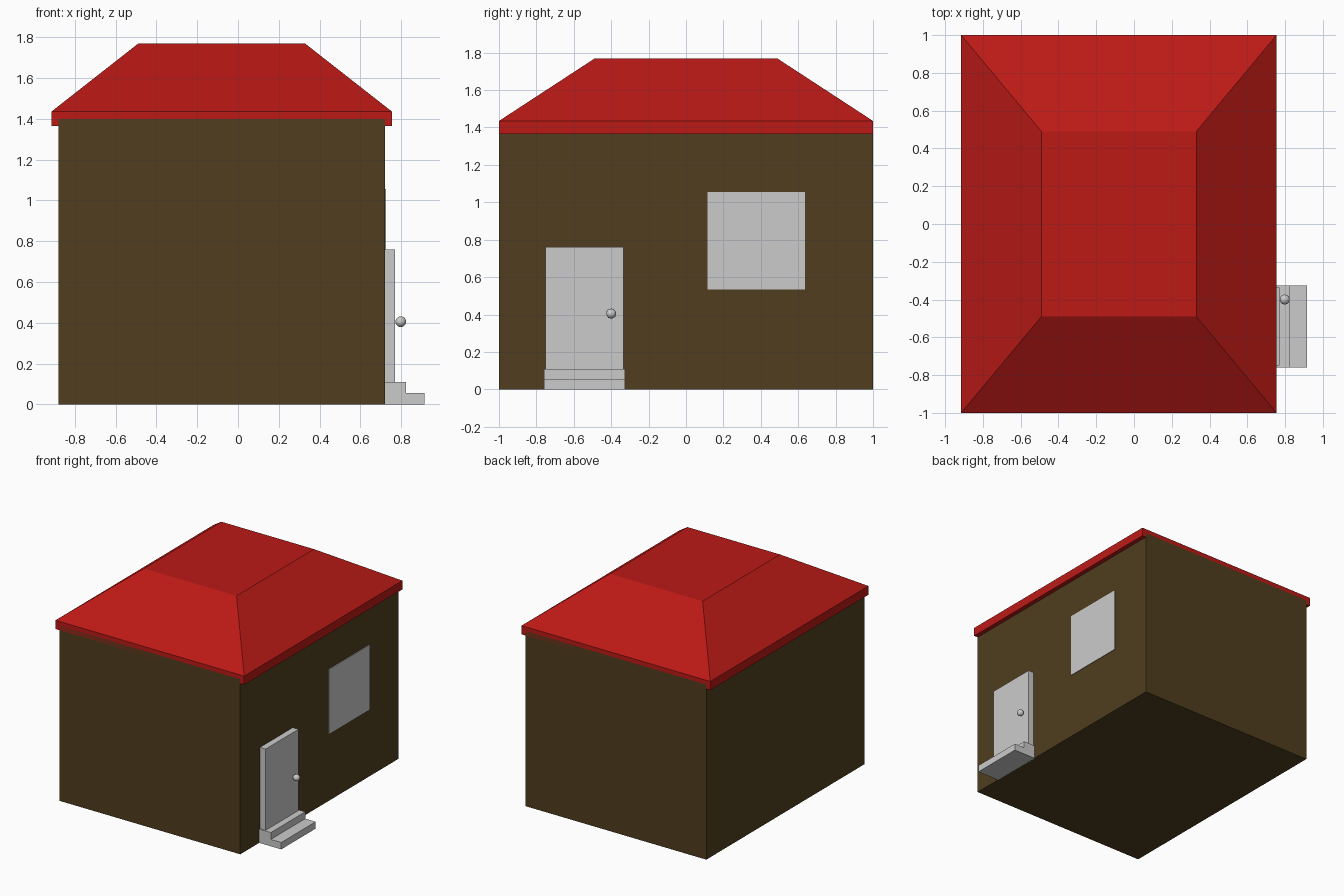
import bpy
import bmesh

if "Cube" in bpy.data.objects:
    bpy.data.objects.remove(bpy.data.objects["Cube"])


def material(name, rgb):
    m = bpy.data.materials.new(name)
    m.diffuse_color = (*rgb, 1)
    m.use_nodes = True
    m.node_tree.nodes["Principled BSDF"].inputs["Base Color"].default_value = m.diffuse_color
    return m


def box(name, lo, hi, mat=None):
    """Axis-aligned box between two corners."""
    centre = [(a + b) / 2 for a, b in zip(lo, hi)]
    bpy.ops.mesh.primitive_cube_add(size=1, location=centre)
    ob = bpy.context.object
    ob.name = name
    ob.scale = [b - a for a, b in zip(lo, hi)]
    bpy.ops.object.transform_apply(location=False, rotation=False, scale=True)
    if mat:
        ob.data.materials.append(mat)
    return ob


def prism(name, y0, y1, profile):
    """Side profile of (x, z) points extruded along y."""
    bm = bmesh.new()
    face = bm.faces.new([bm.verts.new((x, y0, z)) for x, z in profile])
    ext = bmesh.ops.extrude_face_region(bm, geom=[face], use_keep_orig=True)
    verts = [v for v in ext["geom"] if isinstance(v, bmesh.types.BMVert)]
    bmesh.ops.translate(bm, verts=verts, vec=(0, y1 - y0, 0))
    bmesh.ops.recalc_face_normals(bm, faces=bm.faces)
    mesh = bpy.data.meshes.new(name)
    bm.to_mesh(mesh)
    bm.free()
    ob = bpy.data.objects.new(name, mesh)
    bpy.context.collection.objects.link(ob)
    return ob


brown = material("wall_brown", (0.08, 0.048, 0.013))
red = material("roof_red", (0.5, 0.01, 0.008))

# House body
box("walls", (-0.88, -1, 0), (0.72, 1, 1.40), brown)

# Roof: eaves slab whose top is extruded and tapered to a flat deck
roof = box("roof", (-0.915, -1, 1.365), (0.755, 1, 1.435), red)
bm = bmesh.new()
bm.from_mesh(roof.data)
bm.faces.ensure_lookup_table()
top = max(bm.faces, key=lambda f: f.calc_center_median().z)
deck = bmesh.ops.extrude_discrete_faces(bm, faces=[top])["faces"][0]
ring_low = [v.co.copy() for v in deck.verts]
bmesh.ops.scale(bm, verts=deck.verts, vec=(0.82 / 1.67, 0.49, 1))
bmesh.ops.translate(bm, verts=deck.verts, vec=(0, 0, 0.333))
# Sloping sides between the eaves and the deck
low = [bm.verts.new(c) for c in ring_low]
high = list(deck.verts)
for i in range(4):
    j = (i + 1) % 4
    bm.faces.new((low[i], low[j], high[j], high[i]))
bmesh.ops.remove_doubles(bm, verts=bm.verts, dist=1e-4)
bmesh.ops.recalc_face_normals(bm, faces=bm.faces)
bm.to_mesh(roof.data)
bm.free()

# Door, window and doorsteps on the right wall
box("door", (0.70, -0.75, 0.10), (0.77, -0.335, 0.76))
box("window", (0.70, 0.115, 0.535), (0.726, 0.635, 1.055))
prism("doorsteps", -0.76, -0.325,
      [(0.71, 0), (0.915, 0), (0.915, 0.055), (0.823, 0.055),
       (0.823, 0.11), (0.71, 0.11)])

# Door knob
bpy.ops.mesh.primitive_uv_sphere_add(segments=32, ring_count=16, radius=0.026,
                                     location=(0.798, -0.40, 0.405))
bpy.context.object.name = "door_knob"
bpy.ops.object.shade_smooth()
